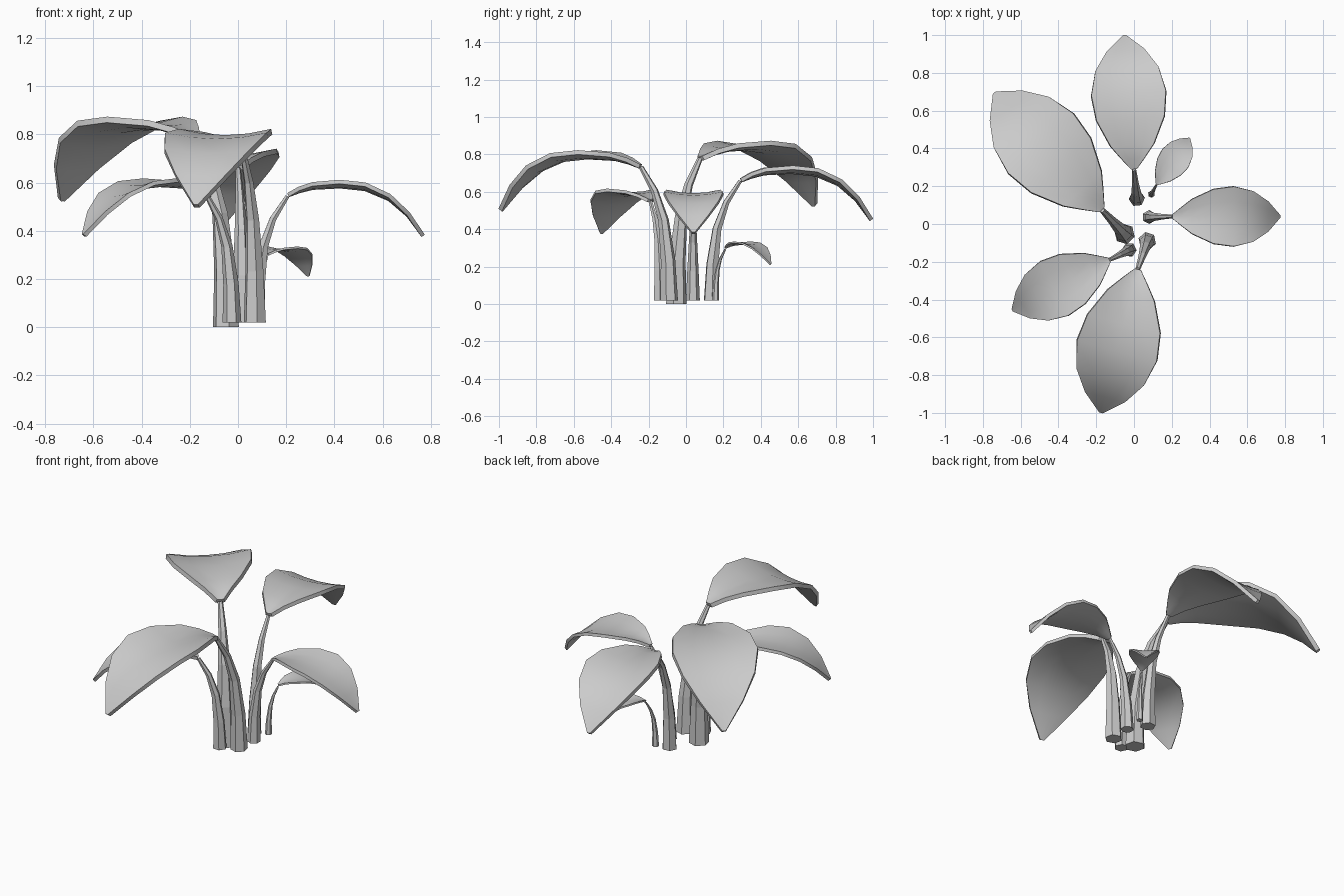
import bpy, bmesh, math
from mathutils import Vector

if "Cube" in bpy.data.objects:
    bpy.data.objects.remove(bpy.data.objects["Cube"])

# leaf template, in fractions of leaf length: (along, half width, midrib height, edge lift)
LEAF = [(0, .022, 0, .003), (.08, .085, .03, .018), (.18, .16, .055, .027), (.38, .252, .066, .033),
        (.57, .277, .046, .033), (.75, .235, -.03, .025), (.89, .14, -.15, .012), (1, .012, -.3, 0)]
# stem template: (height fraction, outward fraction, radius fraction)
STEM = [(0, 0, 1), (.3, .04, .82), (.6, .2, .6), (.82, .52, .42), (1, 1, .26)]

# plants parts: name, stem base, leaf start, leaf tip (x, y), stem radius
PARTS = [
    ("back", (.015, .135, .02), (.0, .29, .67), (-.05, 1.0), .043),
    ("back_left", (-.05, -.052, 0), (-.17, .075, .79), (-.74, .695), .056),
    ("front", (.07, -.09, .02), (.02, -.24, .745), (-.175, -1.0), .048),
    ("front_left", (-.025, -.137, .02), (-.13, -.19, .56), (-.645, -.457), .039),
    ("right", (.08, .037, .02), (.205, .04, .555), (.775, .04), .037),
    ("small", (.092, .158, .02), (.12, .21, .305), (.295, .455), .019),
]


def finish(bm, name):
    bmesh.ops.recalc_face_normals(bm, faces=bm.faces)
    me = bpy.data.meshes.new(name)
    bm.to_mesh(me)
    bm.free()
    ob = bpy.data.objects.new(name, me)
    bpy.context.collection.objects.link(ob)
    return ob


def make_stem(name, base, top, radius, sides=6):
    base, top = Vector(base), Vector(top)
    out = top - base
    pts = [Vector((base.x + out.x * o, base.y + out.y * o, base.z + out.z * h)) for h, o, r in STEM]
    flat = Vector((out.x, out.y, 0)).normalized()
    side = flat.cross(Vector((0, 0, 1)))
    bm = bmesh.new()
    rings = []
    for i, p in enumerate(pts):
        # bottom ring stays level, the others follow the bend
        t = (pts[min(i + 1, len(pts) - 1)] - pts[i - 1]).normalized() if i else Vector((0, 0, 1))
        front = t.cross(side).normalized()
        r = radius * STEM[i][2]
        rings.append([bm.verts.new(p + (side * math.cos(a) + front * math.sin(a)) * r)
                      for a in (2 * math.pi * k / sides for k in range(sides))])
    for a, b in zip(rings, rings[1:]):
        for k in range(sides):
            n = (k + 1) % sides
            bm.faces.new((a[k], a[n], b[n], b[k]))
    bm.faces.new(rings[0])
    bm.faces.new(rings[-1])
    return finish(bm, name)


def make_leaf(name, start, tip):
    start = Vector(start)
    axis = Vector((tip[0] - start.x, tip[1] - start.y, 0))
    length = axis.length
    axis.normalize()
    left = Vector((-axis.y, axis.x, 0))
    bm = bmesh.new()
    rows = []
    for t, w, z, lift in LEAF:
        mid = start + axis * t * length + Vector((0, 0, z * length))
        up = Vector((0, 0, lift * length))
        rows.append([bm.verts.new(mid + left * w * length * s + up * s * s) for s in (-1, -.5, 0, .5, 1)])
    for a, b in zip(rows, rows[1:]):
        for k in range(4):
            bm.faces.new((a[k], b[k], b[k + 1], a[k + 1]))
    ob = finish(bm, name)
    if ob.data.polygons[0].normal.z < 0:
        ob.data.flip_normals()
    # give the blade thickness on its underside
    mod = ob.modifiers.new("thickness", 'SOLIDIFY')
    mod.thickness = .03 * length
    mod.offset = -1
    bpy.ops.object.select_all(action='DESELECT')
    bpy.context.view_layer.objects.active = ob
    ob.select_set(True)
    bpy.ops.object.modifier_apply(modifier=mod.name)
    bpy.ops.object.shade_smooth_by_angle(angle=math.radians(30))
    return ob


for name, base, start, tip, radius in PARTS:
    # stem ends just under the blade
    make_stem(name + "_stem", base, (start[0], start[1], start[2] - .012), radius)
    make_leaf(name + "_leaf", start, tip)
